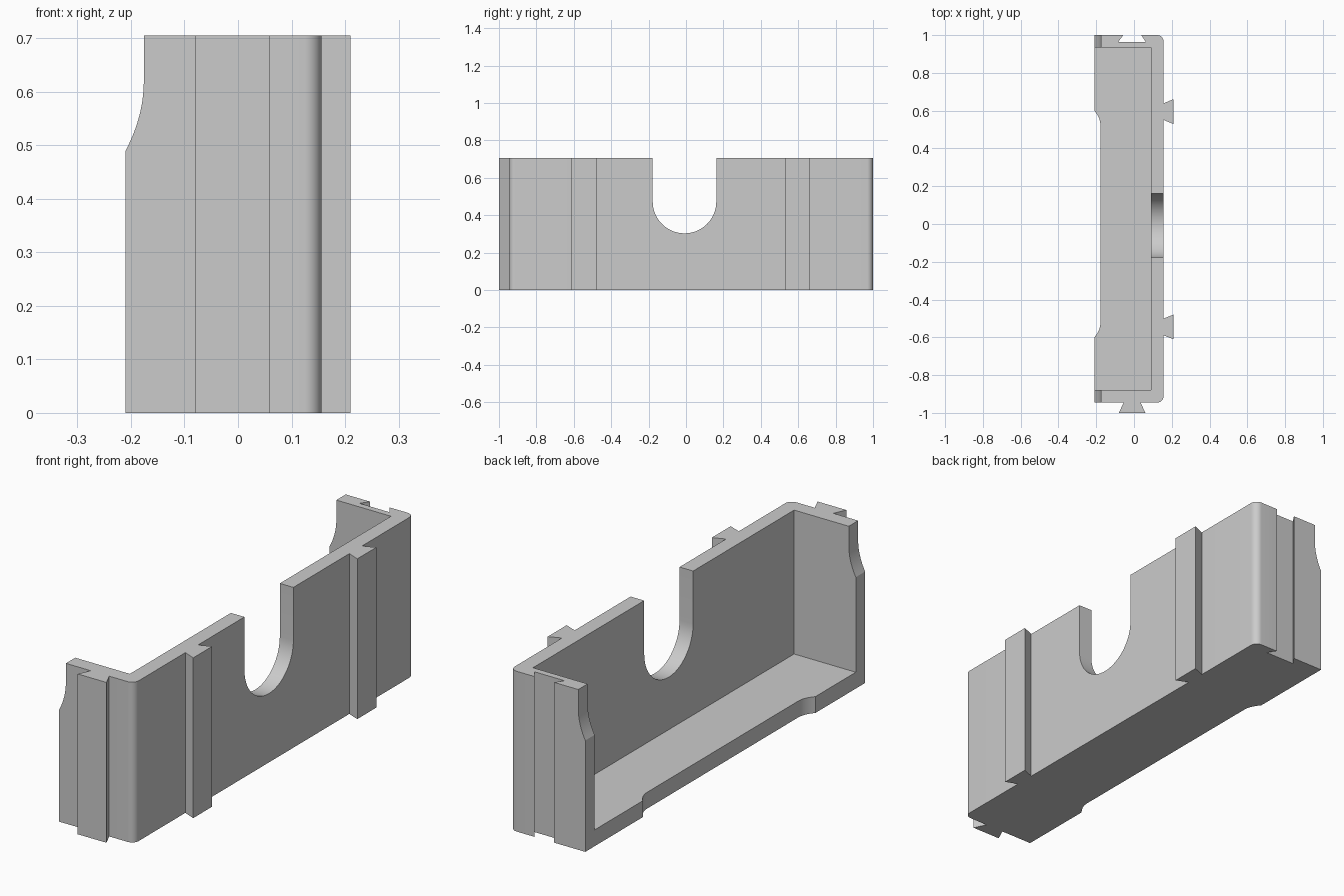
import bpy, bmesh
from math import sin, cos, pi, radians
from mathutils import Vector

if "Cube" in bpy.data.objects:
    bpy.data.objects.remove(bpy.data.objects["Cube"], do_unlink=True)

grey = bpy.data.materials.new("plain grey")
grey.use_nodes = True
colour = (0.6, 0.6, 0.6, 1)
grey.diffuse_color = colour
grey.node_tree.nodes["Principled BSDF"].inputs["Base Color"].default_value = colour

# Main sizes
BACK, FRONT = 1.0, -0.945        # outer faces of the end walls
OPEN, PLATE = -0.21, 0.156       # open edge and outer face of the long wall
HEIGHT, FLOOR, WALL = 0.705, 0.072, 0.065
RADIUS = 0.032


def prism(name, points, offset):
    """Extrude a closed 3D outline along an offset."""
    bm = bmesh.new()
    face = bm.faces.new([bm.verts.new(p) for p in points])
    ext = bmesh.ops.extrude_face_region(bm, geom=[face])["geom"]
    bmesh.ops.translate(bm, vec=Vector(offset),
                        verts=[g for g in ext if isinstance(g, bmesh.types.BMVert)])
    bmesh.ops.recalc_face_normals(bm, faces=bm.faces[:])
    mesh = bpy.data.meshes.new(name)
    bm.to_mesh(mesh)
    bm.free()
    mesh.materials.append(grey)
    obj = bpy.data.objects.new(name, mesh)
    bpy.context.collection.objects.link(obj)
    return obj


def arc(cx, cy, r, start, end, n=10):
    angles = [radians(start + (end - start) * i / n) for i in range(n + 1)]
    return [(cx + r * cos(a), cy + r * sin(a)) for a in angles]


def sweep(depth, length, n=10):
    """Concave run-out: (depth, distance) pairs from the edge to the tangent end."""
    return [(depth * (1 - i / n) ** 2, length * (1 - i / n)) for i in range(n + 1)]


def cut(body, cutter):
    cutter.hide_render = True
    mod = body.modifiers.new("cut", "BOOLEAN")
    mod.operation = "DIFFERENCE"
    mod.solver = "EXACT"
    mod.object = cutter
    bpy.context.view_layer.objects.active = body
    bpy.ops.object.modifier_apply(modifier=mod.name)
    bpy.data.objects.remove(cutter, do_unlink=True)


# Plan outline, anticlockwise from the open front corner
plan = [(OPEN, FRONT)]
plan += [(-0.055, FRONT), (-0.08, -1), (0.06, -1), (0.035, FRONT)]      # front dovetail
plan += arc(PLATE - RADIUS, FRONT + RADIUS, RADIUS, -90, 0)
for mid in (-0.545, 0.595):                                            # side dovetails
    plan += [(PLATE, mid - 0.044), (0.21, mid - 0.066),
             (0.21, mid + 0.066), (PLATE, mid + 0.044)]
plan += arc(PLATE - RADIUS, BACK - RADIUS, RADIUS, 0, 90)
plan += [(0.038, BACK), (0.063, 0.963), (-0.083, 0.963), (-0.058, BACK)]  # back groove
plan += [(OPEN, BACK)]
run = [(-0.178 - d, 0.525 + s) for d, s in sweep(0.032, 0.075)]          # floor lip recess
plan += run + [(x, -y) for x, y in reversed(run)]
tray = prism("dovetail_tray", [(x, y, 0) for x, y in plan], (0, 0, HEIGHT))

# Hollow inside, open to the side and the top
y0, y1 = FRONT + WALL, BACK - WALL
cut(tray, prism("cavity_cutter",
                [(-1, y0, FLOOR), (0.09, y0, FLOOR), (0.09, y1, FLOOR), (-1, y1, FLOOR)],
                (0, 0, 1)))

# Round-bottomed slot in the long wall
slot = arc(-0.008, 0.473, 0.17, 180, 360, 32) + [(0.162, 1), (-0.178, 1)]
cut(tray, prism("slot_cutter", [(0.05, y, z) for y, z in slot], (0.2, 0, 0)))

# Curved shoulders on the open edges of the end walls
shoulder = [(-0.176 - d, 0.62 - s) for d, s in sweep(0.034, 0.13)]
shoulder += [(-0.176, 1), (-0.4, 1), (-0.4, shoulder[0][1])]
cut(tray, prism("shoulder_cutter", [(x, -1.5, z) for x, z in shoulder], (0, 3, 0)))

bpy.ops.object.select_all(action="DESELECT")
tray.select_set(True)
bpy.context.view_layer.objects.active = tray
bpy.ops.object.shade_smooth_by_angle(angle=radians(25))
